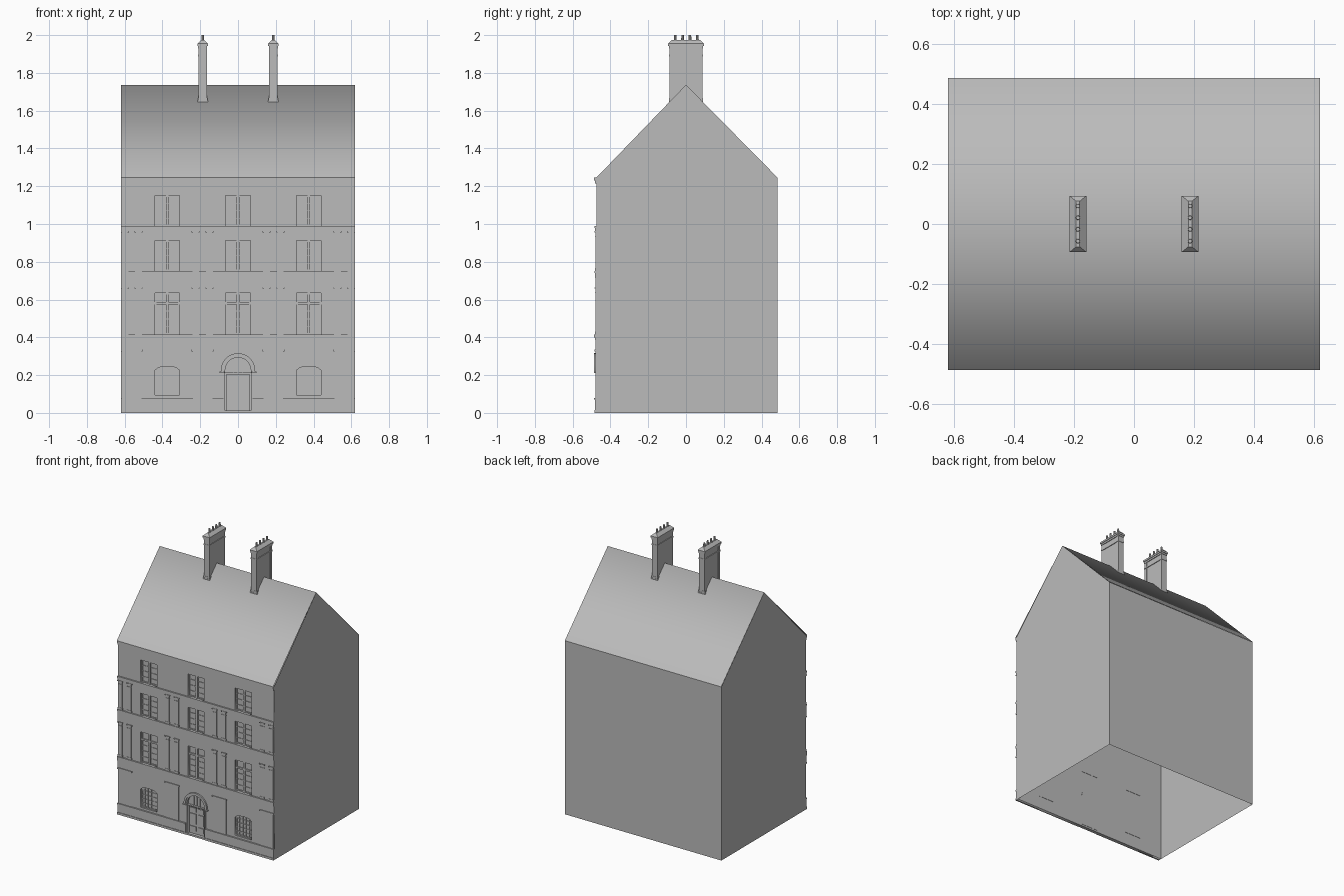
import bpy, bmesh, math
from mathutils import Matrix, Vector

cube = bpy.data.objects.get("Cube")
if cube:
    bpy.data.objects.remove(cube)

stone = bpy.data.materials.new("grey stone")
stone.use_nodes = True
GREY = (0.5, 0.5, 0.5, 1)
stone.diffuse_color = GREY
stone.node_tree.nodes["Principled BSDF"].inputs["Base Color"].default_value = GREY

W, FRONT, BACK, EAVE, RIDGE = 0.62, -0.475, 0.485, 1.245, 1.737
BAYS = (-0.375, 0, 0.375)
PIERS = (-0.5625, -0.1875, 0.1875, 0.5625)
HALF = 0.065  # half width of every opening


def finish(name, mesh):
    mesh.materials.clear()
    mesh.materials.append(stone)
    ob = bpy.data.objects.new(name, mesh)
    bpy.context.collection.objects.link(ob)
    return ob


def from_bm(name, bm):
    mesh = bpy.data.meshes.new(name)
    bm.to_mesh(mesh)
    bm.free()
    return finish(name, mesh)


def boxes(name, specs):
    """Boxes given as x0, x1, y0, y1, z0, z1."""
    bm = bmesh.new()
    for x0, x1, y0, y1, z0, z1 in specs:
        mid = Vector((x0 + x1, y0 + y1, z0 + z1)) / 2
        size = Matrix.Diagonal((x1 - x0, y1 - y0, z1 - z0, 1))
        bmesh.ops.create_cube(bm, size=1, matrix=Matrix.Translation(mid) @ size)
    return from_bm(name, bm)


def sheet(name, faces):
    bm = bmesh.new()
    for pts in faces:
        bm.faces.new([bm.verts.new(p) for p in pts])
    bmesh.ops.remove_doubles(bm, verts=bm.verts, dist=0.0001)
    return from_bm(name, bm)


def cutout(name, loops, y0, y1):
    """Plate in the x-z plane; inner loops become holes."""
    cu = bpy.data.curves.new(name + "_outline", "CURVE")
    cu.dimensions, cu.fill_mode, cu.extrude = "2D", "BOTH", (y1 - y0) / 2
    for loop in loops:
        sp = cu.splines.new("POLY")
        sp.points.add(len(loop) - 1)
        for p, (x, z) in zip(sp.points, loop):
            p.co = (x, z, 0, 1)
        sp.use_cyclic_u = True
    tmp = bpy.data.objects.new(name + "_tmp", cu)
    bpy.context.collection.objects.link(tmp)
    deps = bpy.context.evaluated_depsgraph_get()
    mesh = bpy.data.meshes.new_from_object(tmp.evaluated_get(deps))
    bpy.data.objects.remove(tmp)
    mesh.transform(Matrix.Translation((0, (y0 + y1) / 2, 0)) @ Matrix.Rotation(math.pi / 2, 4, "X"))
    return finish(name, mesh)


def rect(x0, x1, z0, z1):
    return [(x0, z0), (x1, z0), (x1, z1), (x0, z1)]


def arch(cx, half, z0, spring, rise, n=16):
    top = [(cx + half * math.cos(math.pi * i / n), spring + rise * math.sin(math.pi * i / n))
           for i in range(n + 1)]
    return [(cx - half, z0), (cx + half, z0)] + top


def low_arch(cx, half, z0, z1):
    return [(cx - half, z0), (cx + half, z0), (cx + half, z1 - 0.02), (cx + half * 0.7, z1 - 0.004),
            (cx, z1), (cx - half * 0.7, z1 - 0.004), (cx - half, z1 - 0.02)]


# Side and rear walls, open underneath
def gable(x):
    return [(x, FRONT, 0), (x, BACK, 0), (x, BACK, EAVE), (x, 0, RIDGE), (x, FRONT, EAVE)]


sheet("gable_left_wall", [gable(W)])
sheet("gable_right_wall", [gable(-W)[::-1]])
sheet("rear_wall", [[(W, BACK, 0), (-W, BACK, 0), (-W, BACK, EAVE), (W, BACK, EAVE)]])

# Roof, softly shaded over the ridge
EDGE = 0.487
roof = sheet("roof", [
    [(-W, -EDGE, EAVE), (W, -EDGE, EAVE), (W, 0, RIDGE), (-W, 0, RIDGE)],
    [(W, EDGE, EAVE), (-W, EDGE, EAVE), (-W, 0, RIDGE), (W, 0, RIDGE)]])
roof.data.shade_smooth()

# Facade with its openings
FLOORS = [(0.415, 0.635), (0.752, 0.912), (0.99, 1.15)]
openings = [rect(c - HALF, c + HALF, z0, z1) for c in BAYS for z0, z1 in FLOORS]
ground = [low_arch(c, HALF, 0.095, 0.245) for c in (BAYS[0], BAYS[2])]
door_hole = arch(0, 0.07, 0.012, 0.225, 0.07)
edge = W - 0.001
cutout("front_wall", [rect(-edge, edge, 0, EAVE - 0.003)] + openings + ground + [door_hole],
       FRONT, FRONT + 0.016)

# Upper windows: glass, frames, centre post and glazing bars
GLASS, BAR = FRONT + 0.015, FRONT + 0.010
glass, bars = [], []
for c in BAYS:
    for z0, z1 in FLOORS:
        l, r = c - HALF, c + HALF
        glass.append((l, r, GLASS, GLASS + 0.003, z0, z1))
        bars.append((c - 0.007, c + 0.007, BAR - 0.004, GLASS, z0, z1))
        for s in (-1, 1):
            e = c + s * (HALF - 0.004)
            bars.append((e - 0.004, e + 0.004, BAR, GLASS, z0, z1))
        for z in (z0 + 0.004, z1 - 0.004):
            bars.append((l, r, BAR, GLASS, z - 0.004, z + 0.004))
        tall = z1 - z0 > 0.2
        top = 0.58 if tall else z1
        if tall:
            bars.append((l, r, BAR - 0.004, GLASS, top - 0.006, top + 0.006))
        for i in (1, 2, 3):
            z = z0 + (top - z0) * i / 4
            bars.append((l, r, BAR + 0.001, GLASS, z - 0.002, z + 0.002))

# Ground floor windows: close lattice
for c in (BAYS[0], BAYS[2]):
    glass.append((c - HALF, c + HALF, GLASS, GLASS + 0.003, 0.09, 0.25))
    for i in range(1, 5):
        x = c - HALF + 2 * HALF * i / 5
        bars.append((x - 0.002, x + 0.002, BAR, GLASS, 0.095, 0.242))
        z = 0.095 + 0.15 * i / 5
        bars.append((c - HALF, c + HALF, BAR + 0.001, GLASS, z - 0.002, z + 0.002))
boxes("window_glass", glass)
boxes("window_bars", bars)
for side, c in (("right", BAYS[0]), ("left", BAYS[2])):
    cutout(side + "_ground_window_frame",
           [low_arch(c, HALF, 0.095, 0.245), low_arch(c, HALF - 0.008, 0.103, 0.237)], BAR, GLASS)

# Door with raised panels, fanlight and arched hood
cutout("door", [arch(0, 0.07, 0.012, 0.225, 0.07)], FRONT + 0.014, FRONT + 0.018)
panels = [(-0.07, 0.07, FRONT + 0.004, FRONT + 0.015, 0.203, 0.216)]
for s in (-1, 1):
    for z0, z1 in ((0.03, 0.065), (0.08, 0.155), (0.168, 0.198)):
        x0, x1 = sorted((s * 0.008, s * 0.054))
        panels.append((x0, x1, FRONT + 0.009, FRONT + 0.015, z0, z1))
    x0, x1 = sorted((s * 0.06, s * 0.07))
    panels.append((x0, x1, FRONT + 0.006, FRONT + 0.015, 0.012, 0.216))
boxes("door_panels", panels)
boxes("fanlight_bars", [(x - 0.002, x + 0.002, FRONT + 0.009, FRONT + 0.015, 0.216, 0.28)
                        for x in (-0.025, 0, 0.025)])
cutout("door_hood", [arch(0, 0.091, 0.217, 0.225, 0.091), arch(0, 0.077, 0.216, 0.225, 0.077)],
       -0.486, FRONT)
cutout("door_surround", [arch(0, 0.077, 0.002, 0.225, 0.077), arch(0, 0.068, 0.001, 0.225, 0.068)],
       -0.479, FRONT)
boxes("hood_stops", [(s * 0.085 - 0.013, s * 0.085 + 0.013, -0.487, FRONT, 0.211, 0.22) for s in (-1, 1)])
boxes("door_step", [(-0.078, 0.078, -0.483, FRONT + 0.015, 0, 0.012)])

# Plinth on both sides of the door
plinth = []
for s in (-1, 1):
    x0, x1 = sorted((s * 0.078, s * W))
    plinth += [(x0, x1, -0.485, FRONT, 0, 0.015), (x0, x1, -0.481, FRONT, 0.015, 0.072),
               (x0, x1, -0.486, FRONT, 0.072, 0.08)]
boxes("plinth", plinth)

# Piers below, paired pilasters with capitals and bases above
piers, pilasters = [], []
for p in PIERS:
    piers += [(p - 0.052, p + 0.052, -0.479, FRONT, 0.08, 0.328),
              (p - 0.0575, p + 0.0575, -0.484, FRONT, 0.326, 0.335)]
    for x in (p - 0.0365, p + 0.0365):
        for z0, z1 in ((0.415, 0.665), (0.752, 0.962)):
            pilasters += [(x - 0.014, x + 0.014, -0.479, FRONT, z0, z1),
                          (x - 0.018, x + 0.018, -0.481, FRONT, z0, z0 + 0.015),
                          (x - 0.016, x + 0.016, -0.482, FRONT, z1 - 0.03, z1 - 0.025),
                          (x - 0.021, x + 0.021, -0.484, FRONT, z1 - 0.007, z1)]
boxes("ground_piers", piers)
boxes("pilasters", pilasters)

# Entablatures, sills and eaves cornice
bands = [(0.335, 0.385, -0.479), (0.385, 0.4, -0.482), (0.4, 0.415, -0.486),
         (0.665, 0.715, -0.479), (0.715, 0.74, -0.481), (0.74, 0.752, -0.485),
         (0.962, 0.978, -0.481), (0.978, 0.99, -0.485),
         (1.215, 1.23, -0.481), (1.23, EAVE, -0.487)]
boxes("cornice_bands", [(-W, W, y, FRONT, z0, z1) for z0, z1, y in bands])

# Chimneys: stack with corner strips, foot, moulded cap and pots
for side, cx in (("right", -0.187), ("left", 0.187)):
    parts = [(cx - 0.019, cx + 0.019, -0.085, 0.085, 1.64, 1.94),
             (cx - 0.028, cx + 0.028, -0.09, 0.09, 1.64, 1.655),
             (cx - 0.025, cx + 0.025, -0.089, 0.089, 1.655, 1.668),
             (cx - 0.024, cx + 0.024, -0.09, 0.09, 1.888, 1.898),
             (cx - 0.024, cx + 0.024, -0.091, 0.091, 1.93, 1.942),
             (cx - 0.028, cx + 0.028, -0.094, 0.094, 1.942, 1.955)]
    for s in (-1, 1):
        y0, y1 = sorted((s * 0.068, s * 0.088))
        parts.append((cx - 0.022, cx + 0.022, y0, y1, 1.66, 1.93))
    boxes(side + "_chimney_stack", parts)
    lo = [(cx + x, y, 1.955) for x, y in ((-0.028, -0.094), (0.028, -0.094), (0.028, 0.094), (-0.028, 0.094))]
    hi = [(cx + x, y, 1.975) for x, y in ((-0.006, -0.076), (0.006, -0.076), (0.006, 0.076), (-0.006, 0.076))]
    sheet(side + "_chimney_cap",
          [hi] + [[lo[i], lo[(i + 1) % 4], hi[(i + 1) % 4], hi[i]] for i in range(4)])
    bm = bmesh.new()
    for i in range(4):
        bmesh.ops.create_cone(bm, cap_ends=True, segments=10, radius1=0.008, radius2=0.0065, depth=0.034,
                              matrix=Matrix.Translation((cx, -0.057 + 0.039 * i, 1.983)))
    from_bm(side + "_chimney_pots", bm)
